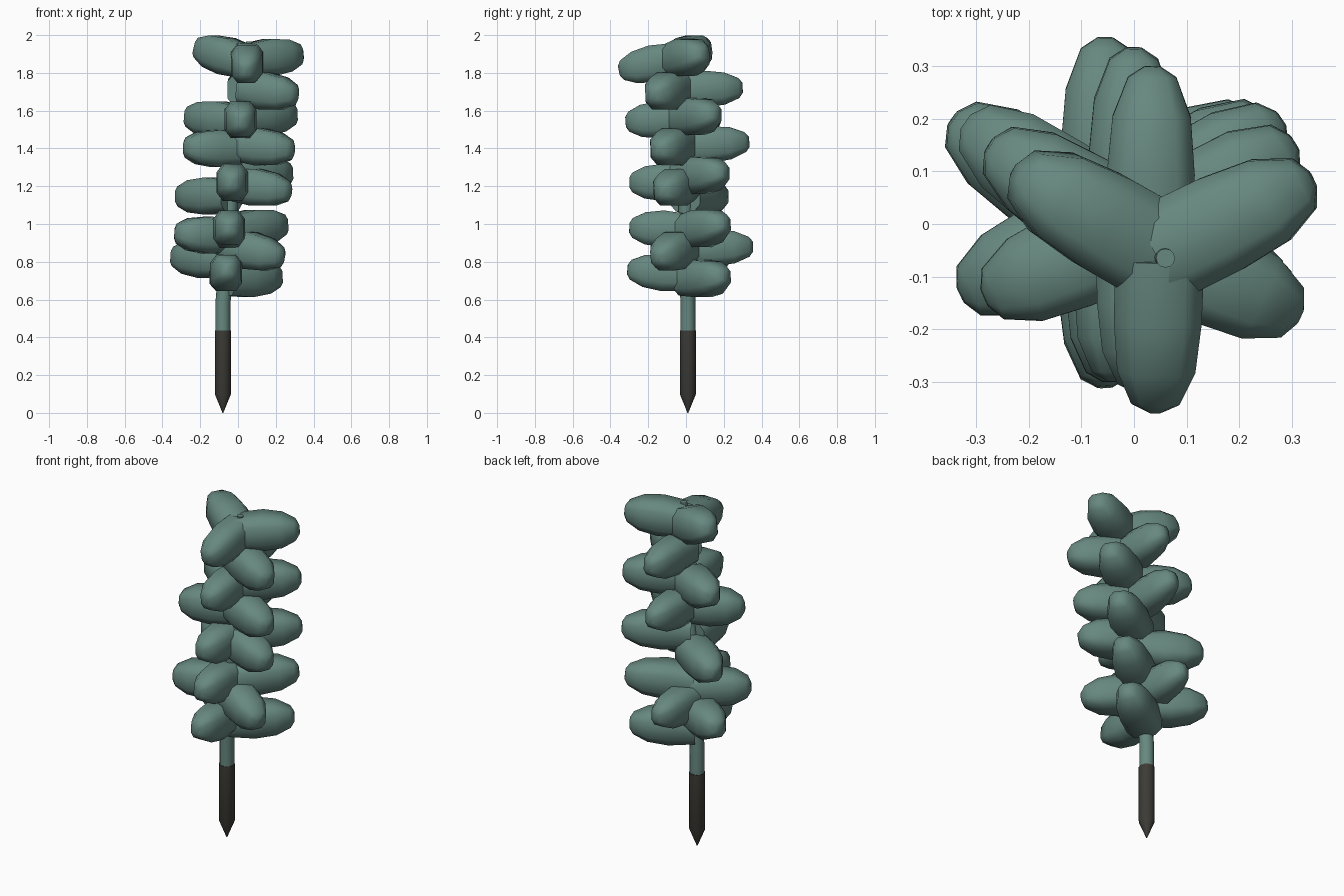
import bpy, bmesh, math
from mathutils import Vector

cube = bpy.data.objects.get("Cube")
if cube:
    bpy.data.objects.remove(cube, do_unlink=True)


def material(name, rgb):
    m = bpy.data.materials.new(name)
    m.use_nodes = True
    m.diffuse_color = (*rgb, 1)
    m.node_tree.nodes["Principled BSDF"].inputs["Base Color"].default_value = (*rgb, 1)
    return m


GREEN = material("dusty green", (0.135, 0.245, 0.215))
DARK = material("dark brown", (0.045, 0.043, 0.036))


def loft(name, rings, mat):
    """Skin a list of vertex rings and cap both ends."""
    bm = bmesh.new()
    loops = [[bm.verts.new(p) for p in ring] for ring in rings]
    n = len(loops[0])
    for a, b in zip(loops, loops[1:]):
        for i in range(n):
            j = (i + 1) % n
            bm.faces.new((a[i], a[j], b[j], b[i]))
    bm.faces.new(loops[0][::-1])
    bm.faces.new(loops[-1])
    bmesh.ops.recalc_face_normals(bm, faces=bm.faces)
    mesh = bpy.data.meshes.new(name)
    bm.to_mesh(mesh)
    bm.free()
    mesh.materials.append(mat)
    obj = bpy.data.objects.new(name, mesh)
    bpy.context.collection.objects.link(obj)
    bpy.ops.object.select_all(action='DESELECT')
    obj.select_set(True)
    bpy.context.view_layer.objects.active = obj
    bpy.ops.object.shade_smooth_by_angle(angle=math.radians(60))
    return obj


X, Y, Z = Vector((1, 0, 0)), Vector((0, 1, 0)), Vector((0, 0, 1))


def round_ring(center, r):
    return [center + X * (r * math.cos(math.tau * i / 12)) + Y * (r * math.sin(math.tau * i / 12))
            for i in range(12)]


def boxy_ring(center, side, up, w, h):
    """Rectangle with bevelled corners."""
    corners = ((1, -.55), (1, .55), (.6, 1), (-.6, 1), (-1, .55), (-1, -.55), (-.6, -1), (.6, -1))
    return [center + side * (w * u) + up * (h * v) for u, v in corners]


# Leaning stem centre line
PATH = [Vector(p) for p in ((-.08, .01, .43), (-.08, .01, .58), (-.068, .008, .72),
                            (-.035, -.005, 1.15), (.005, -.025, 1.5), (.06, -.065, 1.965))]


def stem_at(z):
    for a, b in zip(PATH, PATH[1:]):
        if z <= b.z:
            return a.lerp(b, (z - a.z) / (b.z - a.z))
    return PATH[-1].copy()


radii = (.04, .04, .04, .037, .033, .018)
loft("stem", [round_ring(p, r) for p, r in zip(PATH, radii)], GREEN)

# Pointed ground spike
spike = ((0, .002), (.1, .043), (.435, .043))
loft("ground_spike", [round_ring(Vector((-.08, .01, z)), r) for z, r in spike], DARK)

# Blunt leaves: position along length, half width, half height
PROFILE = ((0, .092, .084), (.4, .091, .098), (.72, .081, .085),
           (.94, .05, .053), (1, .016, .026))


def leaf(name, base_z, tip, width):
    base, tip = stem_at(base_z), Vector(tip)
    base.z = base_z
    axis = tip - base
    side = Vector((-axis.y, axis.x, 0)).normalized()
    up = axis.cross(side).normalized()
    loft(name, [boxy_ring(base + axis * t, side, up, w * width, h) for t, w, h in PROFILE], GREEN)


# Each column: base height and tip position of its leaves, from the top down
COLUMNS = {
    "front": ((1.875, (.04, -.355, 1.81)), (1.56, (.015, -.32, 1.54)), (1.22, (-.035, -.3, 1.22)),
              (.97, (-.045, -.3, .98)), (.73, (-.055, -.31, .76))),
    "back_left": ((1.87, (.34, .085, 1.9)), (1.56, (.305, .155, 1.58)), (1.25, (.28, .2, 1.27)),
                  (.96, (.255, .205, 1.0)), (.705, (.225, .205, .72))),
    "back_right": ((1.855, (-.225, .1, 1.94)), (1.54, (-.275, .15, 1.57)),
                   (1.15, (-.32, .195, 1.145)), (.8, (-.345, .2, .83))),
    "front_left": ((1.72, (.315, -.175, 1.68)), (1.42, (.295, -.145, 1.39)),
                   (1.21, (.28, -.125, 1.17)), (.885, (.24, -.15, .82))),
    "front_right": ((1.395, (-.285, -.14, 1.405)), (.935, (-.33, -.135, .95))),
    "back": ((1.71, (.035, .3, 1.72)), (1.41, (0, .335, 1.435)), (.87, (-.055, .355, .88))),
}
for column, leaves in COLUMNS.items():
    width = 1.05 if "_" in column else .92
    for i, (base_z, tip) in enumerate(leaves, 1):
        leaf(f"{column}_leaf_{i}", base_z, tip, width)
